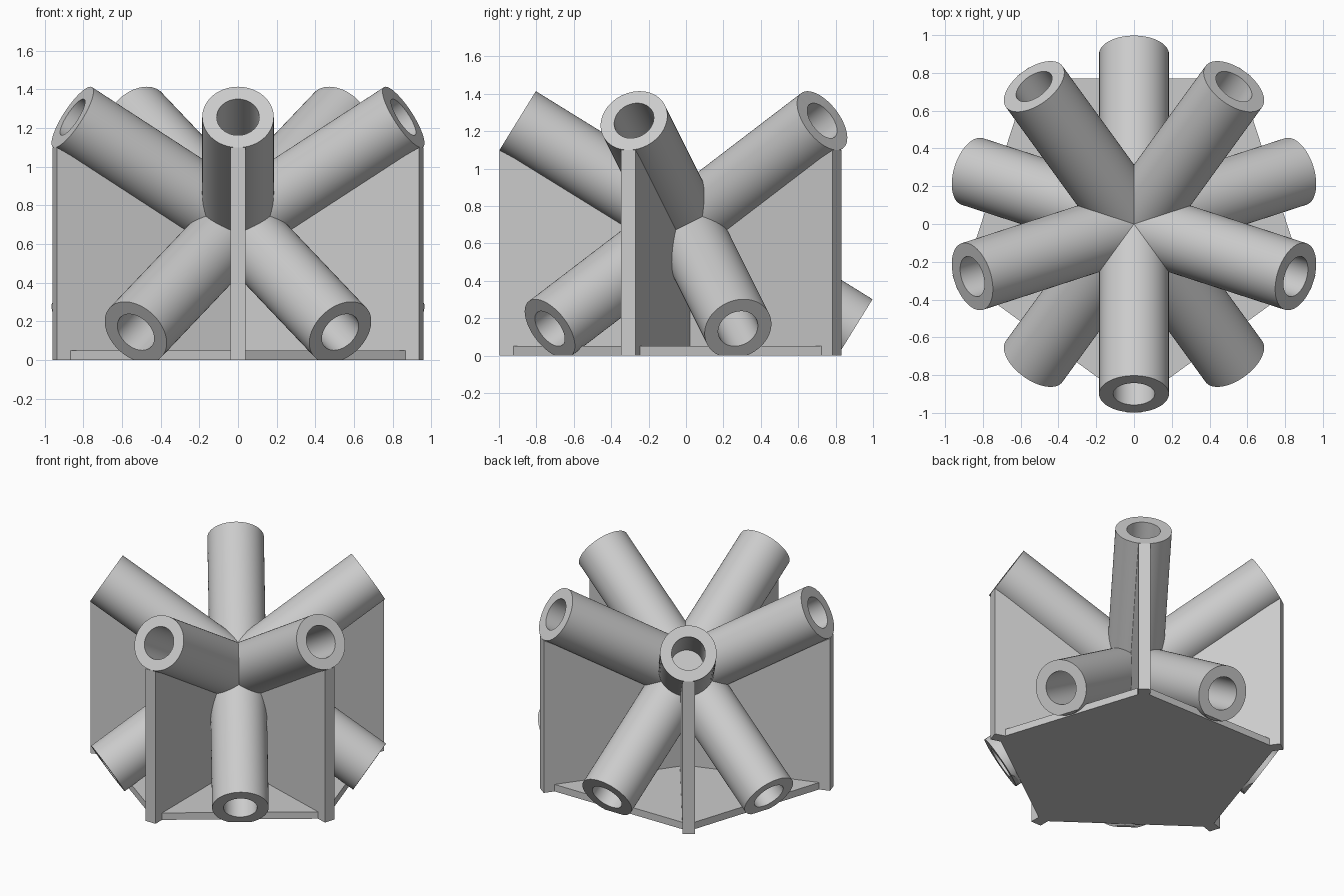
import bpy, bmesh
from math import radians, cos, sin, atan, pi
from mathutils import Matrix, Vector

cube = bpy.data.objects.get("Cube")
if cube:
    bpy.data.objects.remove(cube, do_unlink=True)

HUB_Z = 0.70                   # height where all tube axes meet
TILT = atan(0.618)             # tube elevation
LENGTH = 1.058
OUTER, BORE, FLOOR = 0.185, 0.11, 0.32
FIN_HALF = 0.04
LIP = LENGTH * cos(TILT) + OUTER * sin(TILT)
LIP_Z = HUB_Z + LENGTH * sin(TILT) - OUTER * cos(TILT)

grey = bpy.data.materials.new("plain_grey")
grey.use_nodes = True
colour = (0.6, 0.6, 0.6, 1)
grey.diffuse_color = colour
grey.node_tree.nodes["Principled BSDF"].inputs["Base Color"].default_value = colour


def finish(bm, name, smooth=False):
    bmesh.ops.recalc_face_normals(bm, faces=bm.faces)
    mesh = bpy.data.meshes.new(name)
    bm.to_mesh(mesh)
    bm.free()
    mesh.materials.append(grey)
    obj = bpy.data.objects.new(name, mesh)
    bpy.context.collection.objects.link(obj)
    if smooth:
        bpy.ops.object.select_all(action='DESELECT')
        obj.select_set(True)
        bpy.context.view_layer.objects.active = obj
        bpy.ops.object.shade_smooth_by_angle(angle=radians(30))
    return obj


def prism(points, offset, name):
    """Extrude a closed outline by an offset vector."""
    bm = bmesh.new()
    face = bm.faces.new([bm.verts.new(p) for p in points])
    ext = bmesh.ops.extrude_face_region(bm, geom=[face])["geom"]
    moved = [g for g in ext if isinstance(g, bmesh.types.BMVert)]
    bmesh.ops.translate(bm, verts=moved, vec=offset)
    return finish(bm, name)


def tube(azimuth, elevation, name):
    """Lathe a blind socket, aim it outwards and trim it at the ground."""
    bm = bmesh.new()
    profile = [(0, 0), (OUTER, 0), (OUTER, LENGTH), (BORE, LENGTH), (BORE, FLOOR), (0, FLOOR)]
    verts = [bm.verts.new((r, 0, z)) for r, z in profile]
    edges = [bm.edges.new(pair) for pair in zip(verts, verts[1:])]
    bmesh.ops.spin(bm, geom=verts + edges, cent=(0, 0, 0), axis=(0, 0, 1),
                   angle=2 * pi, steps=64, use_duplicate=False)
    bmesh.ops.remove_doubles(bm, verts=bm.verts, dist=1e-5)
    aim = (Matrix.Translation((0, 0, HUB_Z)) @ Matrix.Rotation(azimuth, 4, 'Z')
           @ Matrix.Rotation(pi / 2 - elevation, 4, 'Y'))
    bmesh.ops.transform(bm, matrix=aim, verts=bm.verts)
    cut = bmesh.ops.bisect_plane(bm, geom=bm.verts[:] + bm.edges[:] + bm.faces[:],
                                 plane_co=(0, 0, 0), plane_no=(0, 0, 1), clear_inner=True)
    rim = [g for g in cut["geom_cut"] if isinstance(g, bmesh.types.BMEdge)]
    if rim:
        bmesh.ops.holes_fill(bm, edges=rim, sides=0)
    finish(bm, name, smooth=True)


# Five raised tubes on fins, each with an opposite lowered tube
for i in range(5):
    a = radians(-90 + 72 * i)
    tube(a, TILT, f"upper_tube_{i + 1}")
    tube(a + pi, -TILT, f"lower_tube_{i + 1}")
    out = Vector((cos(a), sin(a), 0))
    side = Vector((-sin(a), cos(a), 0)) * FIN_HALF
    outline = [(0, 0), (LIP, 0), (LIP, LIP_Z), (0, 0.55)]
    prism([out * r + Vector((0, 0, z)) - side for r, z in outline],
          side * 2, f"support_fin_{i + 1}")

# Five-sided base plate
corners = [radians(-90 + 72 * i) for i in range(5)]
prism([(0.952 * cos(a), 0.952 * sin(a), 0) for a in corners], (0, 0, 0.05), "base_plate")
